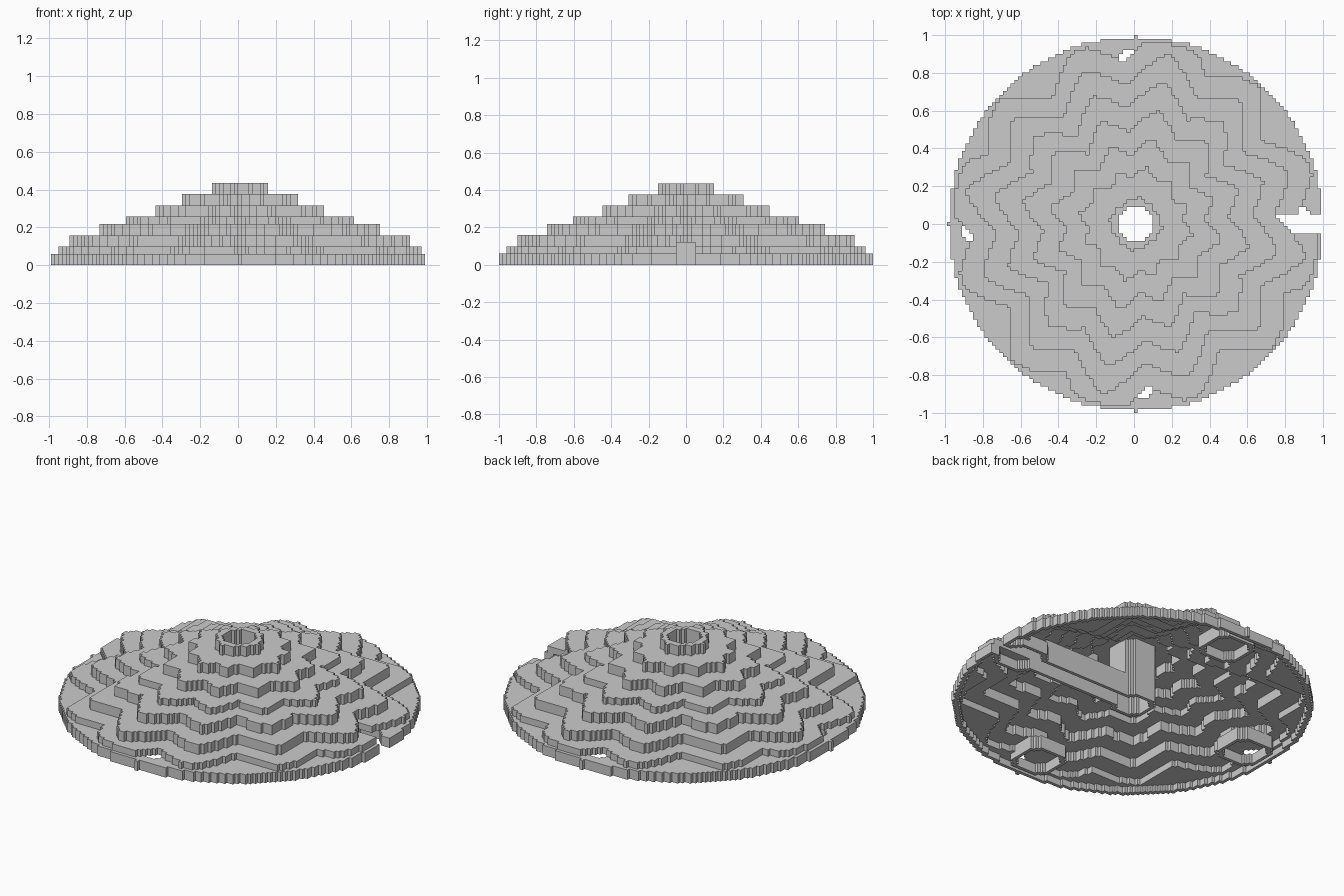
import bpy
import bmesh
import math
from itertools import product

cube = bpy.data.objects.get("Cube")
if cube:
    bpy.data.objects.remove(cube, do_unlink=True)

SIZE = 2 / 101            # edge of one block
RADIUS = 50               # base disc, in blocks
TERRACES = [22, 19, 16, 13, 11, 8, 5]   # terrace heights from the centre outwards
RIM = 3                   # height of the base disc
WIDTH = 6.72              # mean width of a terrace, in blocks


def lobes(angle):
    """Twelve-pointed star whose every third point is longer."""
    turn = angle - math.radians(79)
    zigzag = math.asin(math.cos(12 * turn)) / (math.pi / 2)
    return 1 + 0.1 * zigzag + 0.05 * math.cos(4 * turn)


def height(i, j):
    """Height in blocks of the terraced hill."""
    r = math.hypot(i, j)
    if r > RADIUS:
        return 0
    outline = lobes(math.atan2(j, i))
    for n, top in enumerate(TERRACES, 1):
        if r <= min(RADIUS - 1, WIDTH * n * outline):
            return top
    return RIM


def is_cut(i, j, k):
    """Central shaft, side tunnel and four round pits."""
    shaft = i * i + j * j < 25
    tunnel = i >= 0 and abs(j) <= 2 and k < 6
    far, near = max(abs(i), abs(j)), min(abs(i), abs(j))
    pit = k < RIM and (far - 41) ** 2 + near ** 2 <= 34
    return shaft or tunnel or pit


# Solid hill, then a shell one block thick that is open underneath
span = range(-RADIUS, RADIUS + 1)
solid = {(i, j, k) for i in span for j in span for k in range(height(i, j))
         if not is_cut(i, j, k)}
around = [d for d in product((-1, 0, 1), repeat=3) if any(d)]


def on_surface(c):
    return any(c[2] + d[2] >= 0 and
               (c[0] + d[0], c[1] + d[1], c[2] + d[2]) not in solid
               for d in around)


shell = {c for c in solid if on_surface(c)}

# One square face wherever a block of the shell meets the air
bm = bmesh.new()
corners = {}


def corner(p):
    if p not in corners:
        corners[p] = bm.verts.new((p[0] * SIZE, (p[1] - 0.5) * SIZE, p[2] * SIZE))
    return corners[p]


for cell in sorted(shell):
    for axis, sign in product(range(3), (-1, 1)):
        beside = list(cell)
        beside[axis] += sign
        if tuple(beside) in shell:
            continue
        u, v = (axis + 1) % 3, (axis + 2) % 3
        ring = []
        for du, dv in ((0, 0), (1, 0), (1, 1), (0, 1))[::sign]:
            p = list(cell)
            p[axis] += sign > 0
            p[u] += du
            p[v] += dv
            ring.append(corner(tuple(p)))
        bm.faces.new(ring)

mesh = bpy.data.meshes.new("terraced_hill")
bm.to_mesh(mesh)
bm.free()

# Plain grey
grey = bpy.data.materials.new("stone_grey")
grey.use_nodes = True
colour = (0.6, 0.6, 0.6, 1)
grey.diffuse_color = colour
grey.node_tree.nodes["Principled BSDF"].inputs["Base Color"].default_value = colour
mesh.materials.append(grey)

hill = bpy.data.objects.new("terraced_hill", mesh)
bpy.context.collection.objects.link(hill)
